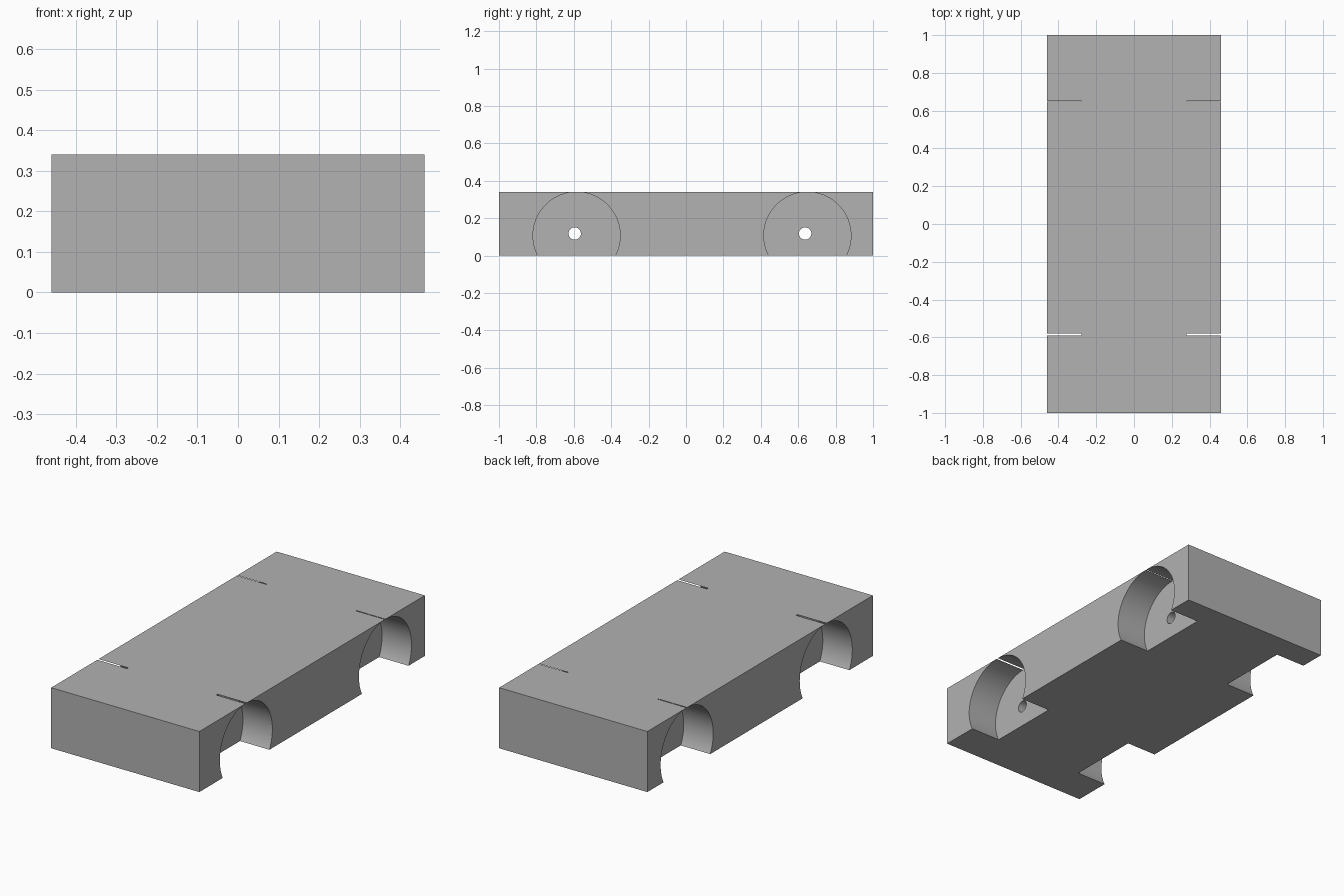
import bpy
import math

cube = bpy.data.objects.get("Cube")
if cube:
    bpy.data.objects.remove(cube, do_unlink=True)

WIDTH, LENGTH, HEIGHT = 0.92, 2.0, 0.34
WELL_RADIUS, WELL_INNER_X = 0.233, 0.277
HOLE_RADIUS, HOLE_Z = 0.033, 0.118

grey = bpy.data.materials.new("plain grey")
grey.use_nodes = True
colour = (0.445, 0.445, 0.445, 1)
grey.diffuse_color = colour
grey.node_tree.nodes["Principled BSDF"].inputs["Base Color"].default_value = colour

# Solid body block
bpy.ops.mesh.primitive_cube_add(size=1, location=(0, 0, HEIGHT / 2))
body = bpy.context.object
body.name = "chassis_block"
body.scale = (WIDTH, LENGTH, HEIGHT)
bpy.ops.object.transform_apply(location=True, rotation=True, scale=True)
body.data.materials.append(grey)


def cut_cylinder(name, radius, x, y, z, depth, sides):
    """Cut a cylinder lying along x out of the body."""
    bpy.ops.mesh.primitive_cylinder_add(
        vertices=sides, radius=radius, depth=depth,
        location=(x, y, z), rotation=(0, math.pi / 2, 0))
    cutter = bpy.context.object
    cutter.name = name
    cutter.hide_render = True
    cutter.data.materials.append(grey)
    bpy.context.view_layer.objects.active = body
    cut = body.modifiers.new(name, "BOOLEAN")
    cut.operation = "DIFFERENCE"
    cut.solver = "EXACT"
    cut.object = cutter
    bpy.ops.object.modifier_apply(modifier=cut.name)
    bpy.data.objects.remove(cutter, do_unlink=True)


# Wheel wells just break through the top, leaving fine slits; axle holes run across
for end, well_y, hole_y, rise in (("front", -0.585, -0.595, 0.000135),
                                  ("rear", 0.649, 0.637, 0.00004)):
    for side, sign in (("left", 1), ("right", -1)):
        cut_cylinder(f"{end}_{side}_wheel_well", WELL_RADIUS,
                     sign * (WELL_INNER_X + 0.2), well_y,
                     HEIGHT - WELL_RADIUS + rise, 0.4, 128)
    cut_cylinder(f"{end}_axle_hole", HOLE_RADIUS, 0, hole_y, HOLE_Z, WIDTH, 48)

# Smooth arches with crisp block edges
bpy.ops.object.select_all(action="DESELECT")
body.select_set(True)
bpy.context.view_layer.objects.active = body
bpy.ops.object.shade_smooth_by_angle(angle=math.radians(30))
